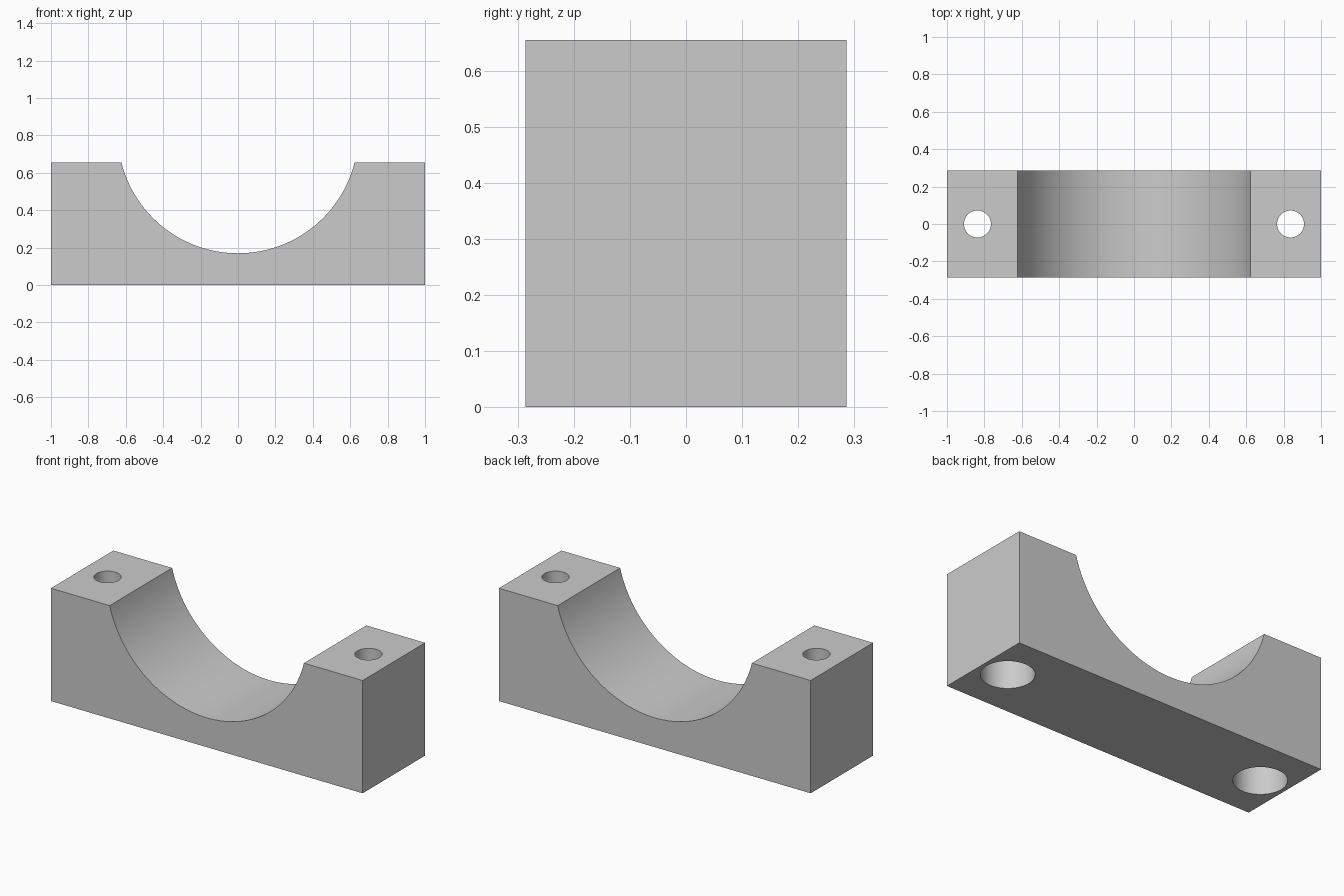
import bpy
import bmesh
import math

cube = bpy.data.objects.get("Cube")
if cube:
    bpy.data.objects.remove(cube, do_unlink=True)

HALF_DEPTH, HEIGHT = 0.286, 0.654
SADDLE_RADIUS, SADDLE_Z, SADDLE_EDGE = 0.643, 0.813, 0.623
HOLE_X, HOLE_RADIUS = 0.837, 0.072
BORE_RADIUS, BORE_TOP = 0.139, 0.33

grey = bpy.data.materials.new("plain grey")
grey.use_nodes = True
colour = (0.6, 0.6, 0.6, 1)
grey.diffuse_color = colour
grey.node_tree.nodes["Principled BSDF"].inputs["Base Color"].default_value = colour


def make_object(name, bm):
    bmesh.ops.recalc_face_normals(bm, faces=bm.faces)
    mesh = bpy.data.meshes.new(name)
    bm.to_mesh(mesh)
    bm.free()
    mesh.materials.append(grey)
    obj = bpy.data.objects.new(name, mesh)
    bpy.context.collection.objects.link(obj)
    return obj


def extrude_profile(name, points, half):
    """Extrude an x-z outline along y, centred on y = 0."""
    bm = bmesh.new()
    face = bm.faces.new([bm.verts.new((x, -half, z)) for x, z in points])
    new = bmesh.ops.extrude_face_region(bm, geom=[face])["geom"]
    verts = [v for v in new if isinstance(v, bmesh.types.BMVert)]
    bmesh.ops.translate(bm, verts=verts, vec=(0, 2 * half, 0))
    return make_object(name, bm)


def lathe_profile(name, points, x, steps=64):
    """Spin a closed r-z outline about the vertical axis at x."""
    bm = bmesh.new()
    verts = [bm.verts.new((r, 0, z)) for r, z in points]
    edges = [bm.edges.new(pair) for pair in zip(verts, verts[1:])]
    bmesh.ops.spin(bm, geom=verts + edges, cent=(0, 0, 0), axis=(0, 0, 1),
                   angle=math.tau, steps=steps, use_duplicate=False)
    bmesh.ops.remove_doubles(bm, verts=bm.verts, dist=1e-5)
    bmesh.ops.translate(bm, verts=bm.verts, vec=(x, 0, 0))
    return make_object(name, bm)


# Block outline with the round saddle cut into its top
reach = math.asin(SADDLE_EDGE / SADDLE_RADIUS)
angles = [reach * (1 - 2 * i / 64) for i in range(65)]
saddle = [(SADDLE_RADIUS * math.sin(a), SADDLE_Z - SADDLE_RADIUS * math.cos(a))
          for a in angles]
saddle[0], saddle[-1] = (SADDLE_EDGE, HEIGHT), (-SADDLE_EDGE, HEIGHT)
outline = [(-1, HEIGHT), (-1, 0), (1, 0), (1, HEIGHT)] + saddle
clamp = extrude_profile("clamp_block", outline, HALF_DEPTH)

# Stepped bolt holes, wide at the underside
step = [(0, -0.1), (BORE_RADIUS, -0.1), (BORE_RADIUS, BORE_TOP),
        (HOLE_RADIUS, BORE_TOP), (HOLE_RADIUS, HEIGHT + 0.1), (0, HEIGHT + 0.1)]
cutters = []
for side, name in ((1, "left_bolt_cutter"), (-1, "right_bolt_cutter")):
    cutter = lathe_profile(name, step, side * HOLE_X)
    cutter.hide_render = True
    cutters.append(cutter)
    cut = clamp.modifiers.new(name, "BOOLEAN")
    cut.operation, cut.solver, cut.object = "DIFFERENCE", "EXACT", cutter

# Bake the cuts and drop the helpers
bpy.ops.object.select_all(action="DESELECT")
clamp.select_set(True)
bpy.context.view_layer.objects.active = clamp
for name in [m.name for m in clamp.modifiers]:
    bpy.ops.object.modifier_apply(modifier=name)
for cutter in cutters:
    bpy.data.objects.remove(cutter, do_unlink=True)

bpy.ops.object.shade_smooth_by_angle(angle=math.radians(30))
